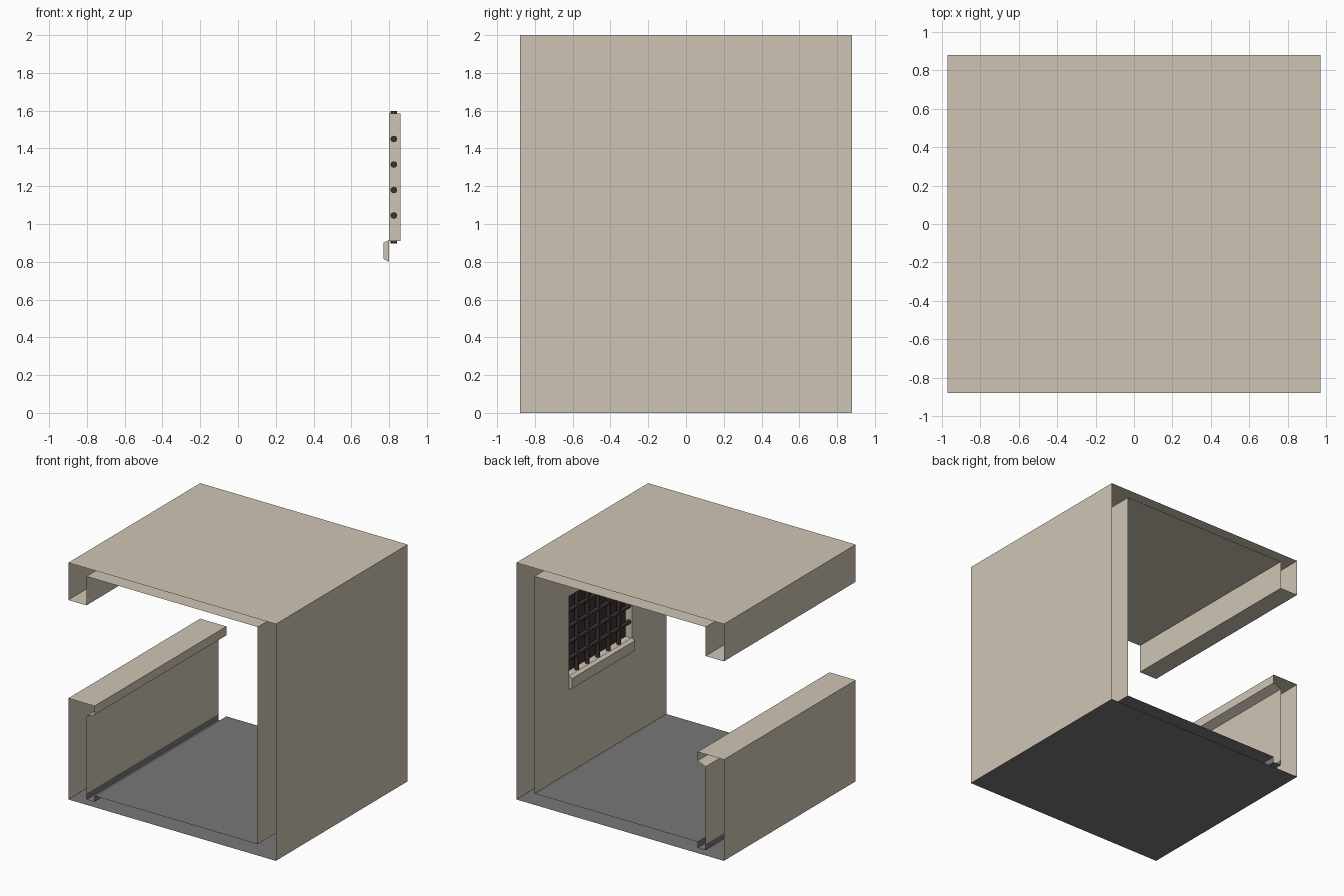
import bpy, bmesh, math
from mathutils import Matrix

if "Cube" in bpy.data.objects:
    bpy.data.objects.remove(bpy.data.objects["Cube"])

HY = 0.88  # half length of the section


def mat(name, hexcol):
    c = [int(hexcol[i:i + 2], 16) / 255 for i in (0, 2, 4)]
    lin = [v / 12.92 if v < 0.04045 else ((v + 0.055) / 1.055) ** 2.4 for v in c]
    m = bpy.data.materials.new(name)
    m.diffuse_color = (*lin, 1)
    m.use_nodes = True
    m.node_tree.nodes["Principled BSDF"].inputs["Base Color"].default_value = m.diffuse_color
    return m


TAN = mat("tan wall", "CFC5B5")
GREY = mat("grey floor", "787777")
IRON = mat("dark iron", "3E3131")


def finish(name, bm, material):
    me = bpy.data.meshes.new(name)
    bm.to_mesh(me)
    bm.free()
    me.materials.append(material)
    ob = bpy.data.objects.new(name, me)
    bpy.context.collection.objects.link(ob)
    return ob


def strip(name, pts, material, y0=-HY, y1=HY, caps=False):
    """Sweep an open x-z profile along y."""
    bm = bmesh.new()
    a = [bm.verts.new((x, y0, z)) for x, z in pts]
    b = [bm.verts.new((x, y1, z)) for x, z in pts]
    for i in range(len(pts) - 1):
        bm.faces.new((a[i], a[i + 1], b[i + 1], b[i]))
    if caps:
        bm.faces.new(a[::-1])
        bm.faces.new(b)
    return finish(name, bm, material)


# Ceiling, upper left header and outer right wall, hollow with open ends
strip("ceiling_and_outer_wall",
      [(0.8, 1.93), (-0.8, 1.93), (-0.8, 1.685), (-0.97, 1.685),
       (-0.97, 2), (0.97, 2), (0.97, 0)], TAN)

# Low left wall with overhanging ledge
strip("low_wall", [(-0.97, 0), (-0.97, 0.855), (-0.725, 0.855), (-0.725, 0.78),
                   (-0.8, 0.75), (-0.8, 0.095)], TAN)

# Floor with gutter along the low wall, and the underside
strip("floor", [(-0.8, 0.095), (-0.8, 0.045), (-0.725, 0.045),
                (-0.725, 0.095), (0.8, 0.095)], GREY)
strip("underside", [(0.97, 0), (-0.97, 0)], GREY)

# Inner right wall around a window recess
WY, Z0, Z1, XB = 0.42, 0.91, 1.585, 0.86
bm = bmesh.new()
ys, zs = (-HY, -WY, WY, HY), (0.095, Z0, Z1, 1.93)
grid = [[bm.verts.new((0.8, y, z)) for z in zs] for y in ys]
for i in range(3):
    for j in range(3):
        if (i, j) != (1, 1):
            bm.faces.new((grid[i][j], grid[i][j + 1], grid[i + 1][j + 1], grid[i + 1][j]))
rim = [grid[1][1], grid[2][1], grid[2][2], grid[1][2]]
back = [bm.verts.new((XB, v.co.y, v.co.z)) for v in rim]
for i in range(4):
    k = (i + 1) % 4
    bm.faces.new((rim[i], rim[k], back[k], back[i]))
finish("inner_wall", bm, TAN)

# Dark backing of the window
strip("window_back", [(XB, Z0), (XB, Z1)], IRON, -WY, WY)

# Window sill
strip("window_sill", [(0.8, 0.80), (0.77, 0.815), (0.77, 0.90), (0.8, 0.915)],
      TAN, -WY, WY, caps=True)

# Window bars
bm = bmesh.new()


def bar(y, z, length, horizontal):
    m = Matrix.Translation((0.825, y, z))
    if horizontal:
        m = m @ Matrix.Rotation(math.pi / 2, 4, 'X')
    bmesh.ops.create_cone(bm, cap_ends=True, segments=8, radius1=0.018,
                          radius2=0.018, depth=length, matrix=m)


for i in range(5):
    bar((i - 2) * 0.14, (Z0 + Z1) / 2, 0.70, False)
for i in range(4):
    bar(0, Z0 + (i + 1) * (Z1 - Z0) / 5, 0.86, True)
ob = finish("window_bars", bm, IRON)
bpy.context.view_layer.objects.active = ob
ob.select_set(True)
bpy.ops.object.shade_smooth_by_angle(angle=math.radians(50))
